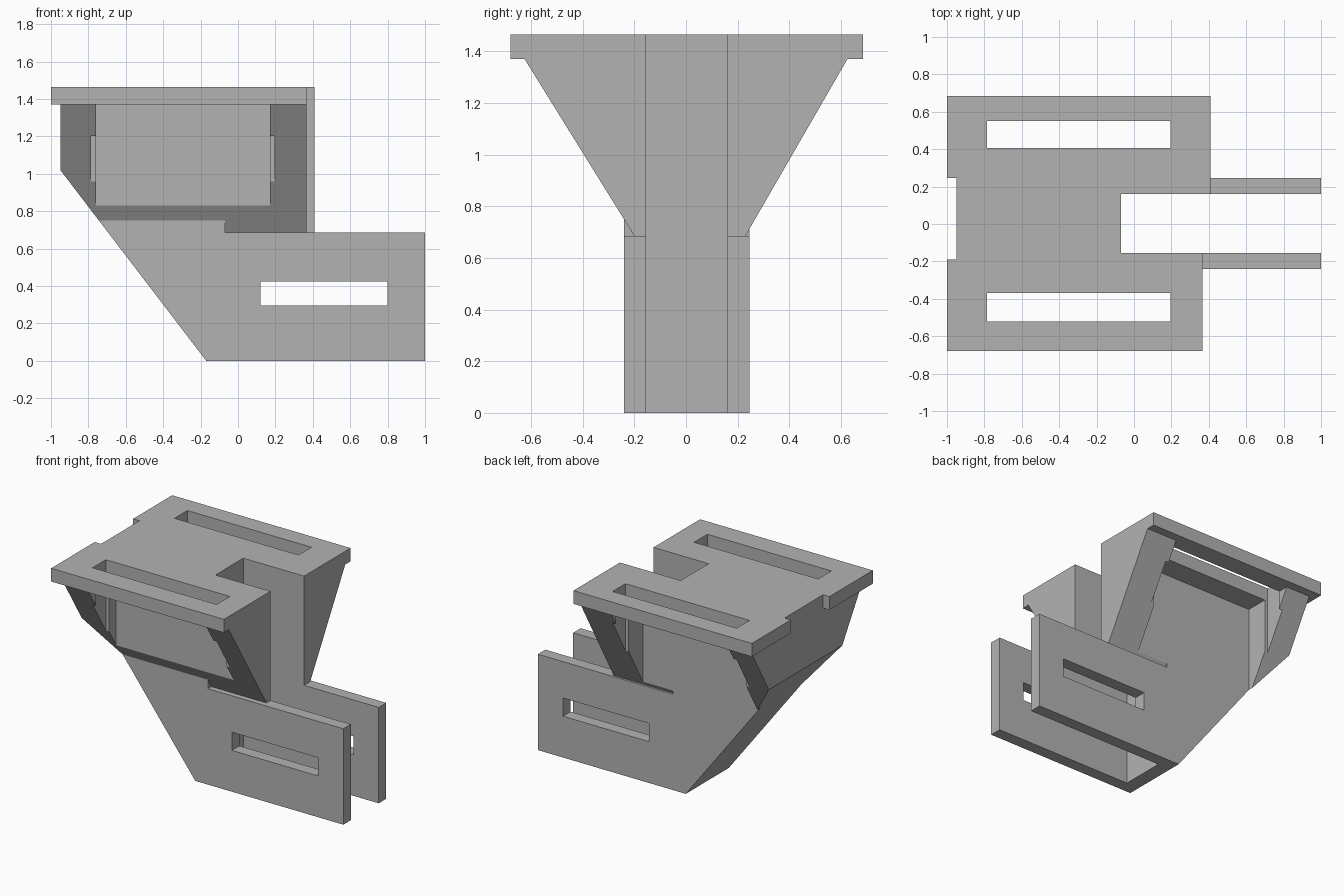
import bpy, bmesh
from mathutils import Vector

old = bpy.data.objects.get("Cube")
if old:
    bpy.data.objects.remove(old, do_unlink=True)

grey = bpy.data.materials.new("plain grey")
grey.use_nodes = True
COLOUR = (0.45, 0.45, 0.45, 1)
grey.diffuse_color = COLOUR
grey.node_tree.nodes["Principled BSDF"].inputs["Base Color"].default_value = COLOUR


def prism(name, points, axis, lo, hi):
    """Extrude a 2D outline along x or y between lo and hi."""
    def place(a, b):
        return (lo, a, b) if axis == "x" else (a, lo, b)
    bm = bmesh.new()
    face = bm.faces.new([bm.verts.new(place(a, b)) for a, b in points])
    ext = bmesh.ops.extrude_face_region(bm, geom=[face])
    step = Vector((hi - lo, 0, 0)) if axis == "x" else Vector((0, hi - lo, 0))
    bmesh.ops.translate(bm, vec=step,
                        verts=[v for v in ext["geom"] if isinstance(v, bmesh.types.BMVert)])
    bmesh.ops.recalc_face_normals(bm, faces=bm.faces)
    mesh = bpy.data.meshes.new(name)
    bm.to_mesh(mesh)
    bm.free()
    mesh.materials.append(grey)
    obj = bpy.data.objects.new(name, mesh)
    bpy.context.collection.objects.link(obj)
    return obj


def box(name, x, y, z):
    return prism(name, [(x[0], z[0]), (x[1], z[0]), (x[1], z[1]), (x[0], z[1])], "y", *y)


def combine(target, other, operation):
    """Apply a boolean and discard the second solid."""
    mod = target.modifiers.new("shape", "BOOLEAN")
    mod.operation, mod.solver, mod.object = operation, "EXACT", other
    bpy.context.view_layer.objects.active = target
    bpy.ops.object.modifier_apply(modifier=mod.name)
    bpy.data.objects.remove(other, do_unlink=True)


def cut(target, x, y, z):
    combine(target, box("cutter", x, y, z), "DIFFERENCE")


ARM_TOP, PLATE_LOW, PLATE_TOP = 0.685, 1.37, 1.465
END, FRONT, BACK = -0.95, -0.24, 0.245

# Flared support, narrowing downwards
bracket = prism("bracket", [(-0.2, ARM_TOP), (0.23, ARM_TOP), (0.625, PLATE_LOW),
                            (0.625, 1.42), (-0.625, 1.42), (-0.625, PLATE_LOW)],
                "x", END, 0.41)
slant = prism("cutter", [(END, 1.02), (-0.17, 0), (-1.2, 0), (-1.2, 1.02)], "y", -1, 1)
combine(bracket, slant, "DIFFERENCE")

# Side pockets that leave a gusset at each end
cut(bracket, (-0.76, 0.17), (-0.9, -0.29), (0.5, 1.6))
cut(bracket, (-0.76, 0.17), (BACK, 0.9), (0.5, 1.6))

# Top plate with a notched end and a shorter front corner
plate = box("top_plate", (-1, 0.41), (-0.68, 0.685), (PLATE_LOW, PLATE_TOP))
cut(plate, (-1.2, END), (-0.19, BACK), (1, 2))
combine(bracket, plate, "UNION")
cut(bracket, (0.365, 0.6), (-0.9, 0), (0.5, 2))

# Lower body with forward arms and a sloping end
body = prism("body", [(-0.17, 0), (1, 0), (1, ARM_TOP), (-0.07, ARM_TOP),
                      (-0.07, 1.42), (END, 1.42), (END, 1.02)], "y", FRONT, BACK)
combine(bracket, body, "UNION")

# Channel between the arms, strap slots in the plate, slots in the arms
cut(bracket, (-0.07, 1.2), (-0.155, 0.16), (-0.2, 2))
for y in ((-0.52, -0.37), (0.405, 0.55)):
    cut(bracket, (-0.785, 0.195), y, (0.7, 2))
cut(bracket, (0.12, 0.8), (-0.5, 0.5), (0.295, 0.425))
